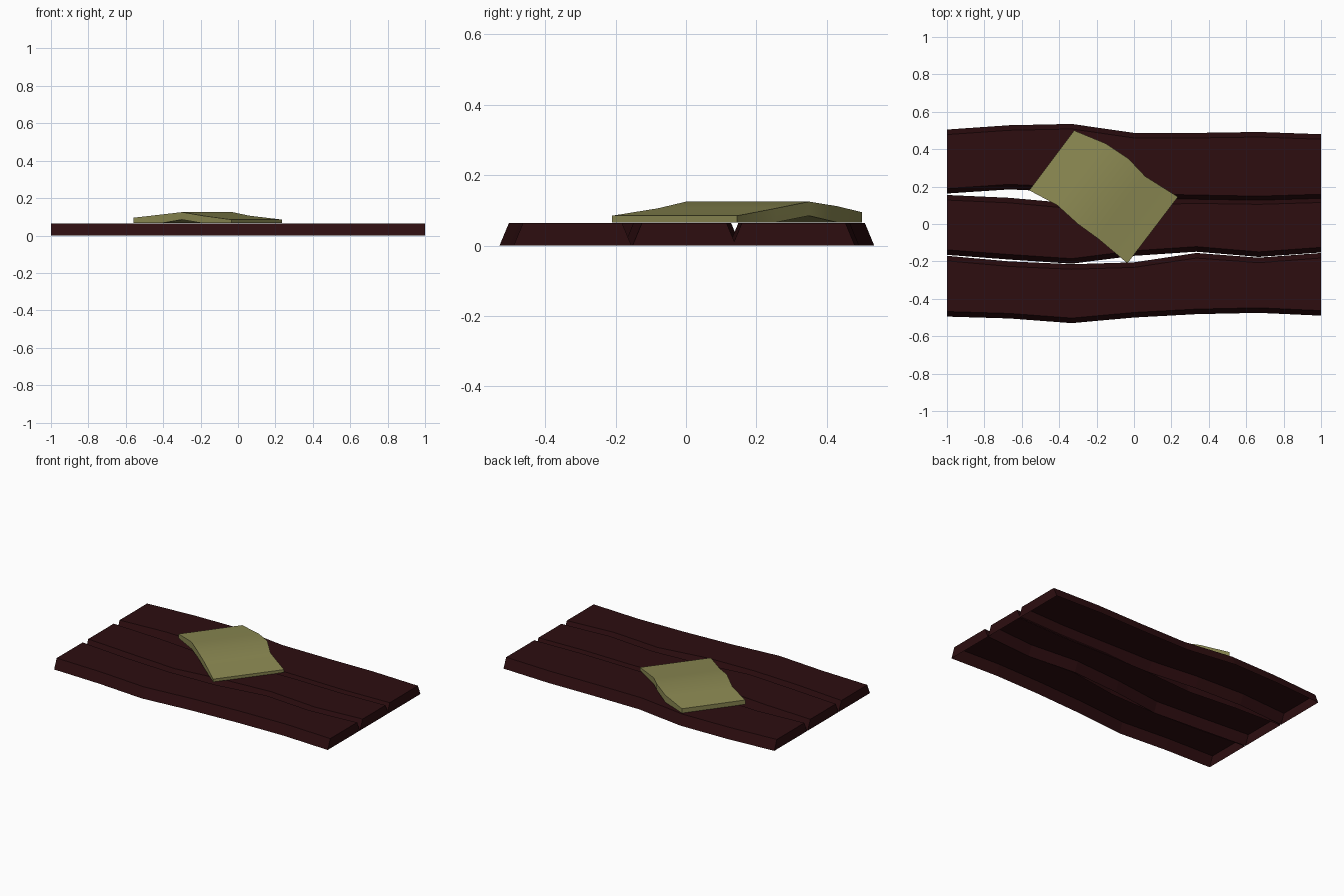
import bpy
import bmesh

cube = bpy.data.objects.get("Cube")
if cube:
    bpy.data.objects.remove(cube)


def make_material(name, rgb):
    mat = bpy.data.materials.new(name)
    mat.use_nodes = True
    mat.diffuse_color = (*rgb, 1)
    bsdf = mat.node_tree.nodes["Principled BSDF"]
    bsdf.inputs["Base Color"].default_value = (*rgb, 1)
    bsdf.inputs["Roughness"].default_value = 0.9
    return mat


def loft(name, sections, mat, open_bottom=False):
    """Skin four-point sections: low front, high front, high back, low back."""
    bm = bmesh.new()
    rings = [[bm.verts.new(p) for p in section] for section in sections]
    for a, b in zip(rings, rings[1:]):
        for i in range(3 if open_bottom else 4):
            j = (i + 1) % 4
            bm.faces.new((a[i], a[j], b[j], b[i]))
    bm.faces.new(rings[0][::-1])
    bm.faces.new(rings[-1])
    # Orient the side walls, and everything joined to them, outward
    bmesh.ops.recalc_face_normals(bm, faces=bm.faces)
    bm.normal_update()
    if max(bm.faces, key=lambda f: f.calc_center_median().z).normal.z < 0:
        bmesh.ops.reverse_faces(bm, faces=bm.faces)
    mesh = bpy.data.meshes.new(name)
    bm.to_mesh(mesh)
    bm.free()
    mesh.materials.append(mat)
    obj = bpy.data.objects.new(name, mesh)
    bpy.context.collection.objects.link(obj)
    return obj


wood = make_material("dark red wood", (0.026, 0.004, 0.005))
cloth = make_material("olive cloth", (0.26, 0.25, 0.085))

HEIGHT = 0.065
BEVEL = 0.027

# Wavy planks: front and back outline at seven even stations along x
planks = {
    "front_plank": ([-.495, -.505, -.53, -.5, -.482, -.475, -.49],
                    [-.17, -.2, -.215, -.205, -.155, -.18, -.155]),
    "middle_plank": ([-.165, -.19, -.212, -.17, -.148, -.176, -.152],
                     [.155, .14, .11, .13, .137, .132, .142]),
    "back_plank": ([.163, .185, .17, .135, .128, .122, .132],
                   [.505, .528, .535, .487, .487, .492, .48]),
}
for name, (front, back) in planks.items():
    sections = []
    for i, (f, b) in enumerate(zip(front, back)):
        x = -1 + i / 3
        sections.append([(x, f, 0), (x, f + BEVEL, HEIGHT),
                         (x, b - BEVEL, HEIGHT), (x, b, 0)])
    loft(name, sections, wood, open_bottom=True)

# Rumpled patch: front point, back point, underside height, top height
folds = [((-.56, .18), (-.32, .5), .066, .095),
         ((-.41, .1), (-.15, .43), .066, .112),
         ((-.3, 0), (-.03, .35), .085, .125),
         ((-.19, -.08), (.06, .255), .066, .106),
         ((-.035, -.21), (.235, .145), .066, .085)]
patch = loft("cloth_patch", [[(*f, lo), (*f, hi), (*b, hi), (*b, lo)]
                             for f, b, lo, hi in folds], cloth)

bpy.ops.object.select_all(action='DESELECT')
patch.select_set(True)
bpy.context.view_layer.objects.active = patch
bpy.ops.object.shade_smooth_by_angle()
